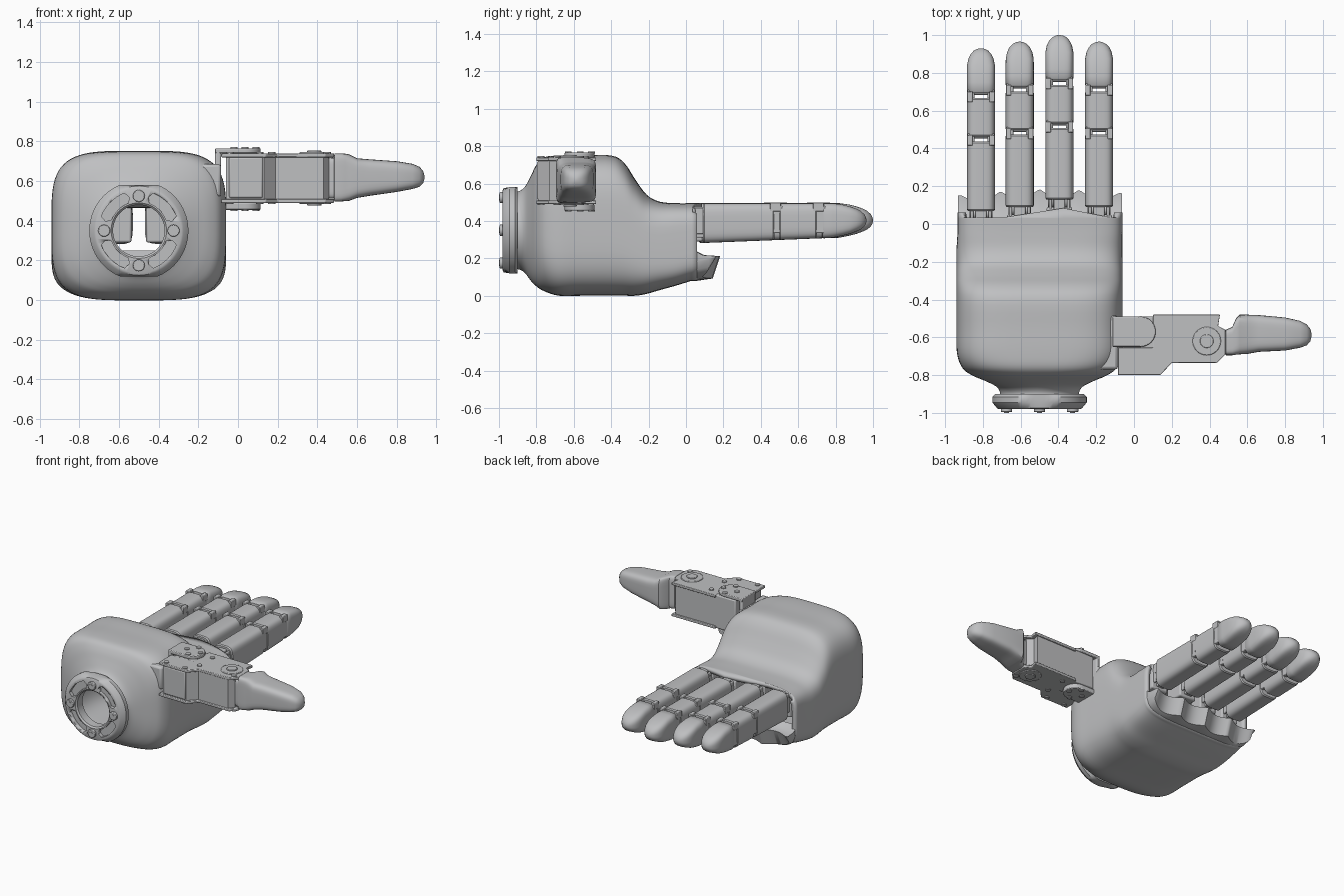
import bpy, bmesh, math
from mathutils import Matrix, Vector

if "Cube" in bpy.data.objects:
    bpy.data.objects.remove(bpy.data.objects["Cube"], do_unlink=True)

GREY = bpy.data.materials.new("matte grey")
GREY.use_nodes = True
COL = (0.52, 0.525, 0.535, 1)
GREY.diffuse_color = COL
GREY.node_tree.nodes["Principled BSDF"].inputs["Base Color"].default_value = COL


def finish(bm, name, bevel=0.0, angle=35, normals=True):
    if normals:
        bmesh.ops.recalc_face_normals(bm, faces=bm.faces[:])
    me = bpy.data.meshes.new(name)
    bm.to_mesh(me)
    bm.free()
    me.materials.append(GREY)
    ob = bpy.data.objects.new(name, me)
    bpy.context.collection.objects.link(ob)
    bpy.ops.object.select_all(action='DESELECT')
    ob.select_set(True)
    bpy.context.view_layer.objects.active = ob
    bpy.ops.object.shade_smooth_by_angle(angle=math.radians(angle))
    if bevel:
        m = ob.modifiers.new("bevel", 'BEVEL')
        m.width, m.segments, m.limit_method = bevel, 2, 'ANGLE'
    return ob


def box(name, x0, x1, y0, y1, z0, z1, bevel=0.0):
    return prism(name, [(x0, y0), (x1, y0), (x1, y1), (x0, y1)], z0, z1, bevel)


def prism(name, pts, z0, z1, bevel=0.0):
    bm = bmesh.new()
    face = bm.faces.new([bm.verts.new((x, y, z0)) for x, y in pts])
    ext = bmesh.ops.extrude_face_region(bm, geom=[face])["geom"]
    bmesh.ops.translate(bm, vec=(0, 0, z1 - z0), verts=[v for v in ext if isinstance(v, bmesh.types.BMVert)])
    return finish(bm, name, bevel)


def cyl(name, centre, r, length, axis='Z', seg=24, bevel=0.0):
    rot = {'X': Matrix.Rotation(math.pi / 2, 4, 'Y'), 'Y': Matrix.Rotation(math.pi / 2, 4, 'X'),
           'Z': Matrix.Identity(4)}[axis]
    bm = bmesh.new()
    bmesh.ops.create_cone(bm, cap_ends=True, segments=seg, radius1=r, radius2=r, depth=length,
                          matrix=Matrix.Translation(centre) @ rot)
    return finish(bm, name, bevel)


def oval(a0, a1, b0, b1, n, count):
    """Superellipse filling the rectangle a0..a1 by b0..b1."""
    out = []
    for i in range(count):
        t = 2 * math.pi * (i + 0.5) / count
        c, s = math.cos(t), math.sin(t)
        out.append(((a0 + a1) / 2 + (a1 - a0) / 2 * math.copysign(abs(c) ** (2 / n), c),
                    (b0 + b1) / 2 + (b1 - b0) / 2 * math.copysign(abs(s) ** (2 / n), s)))
    return out


def loft(name, rings, bevel=0.0, angle=35, open_ends=False):
    bm = bmesh.new()
    vs = [[bm.verts.new(p) for p in r] for r in rings]
    k = len(vs[0])
    for a, b in zip(vs, vs[1:]):
        for i in range(k):
            bm.faces.new((a[i], a[(i + 1) % k], b[(i + 1) % k], b[i]))
    caps = [bm.faces.new(vs[0]), bm.faces.new(vs[-1])]
    bmesh.ops.recalc_face_normals(bm, faces=bm.faces[:])
    if open_ends:
        bmesh.ops.delete(bm, geom=caps, context='FACES_ONLY')
    return finish(bm, name, bevel, angle, normals=False)


def y_ring(y, x0, x1, z0, z1, n, count=32):
    return [(a, y, b) for a, b in oval(x0, x1, z0, z1, n, count)]


def smooth_sections(secs, steps=4):
    """Catmull-Rom interpolation between section tuples."""
    out = []
    for i in range(len(secs) - 1):
        p0, p1, p2, p3 = secs[max(i - 1, 0)], secs[i], secs[i + 1], secs[min(i + 2, len(secs) - 1)]
        for j in range(steps):
            t = j / steps
            out.append([0.5 * (2 * b + (c - a) * t + (2 * a - 5 * b + 4 * c - d) * t * t
                               + (3 * b - a - 3 * c + d) * t ** 3) for a, b, c, d in zip(p0, p1, p2, p3)])
    return out + [list(secs[-1])]


# Hollow palm shell: y, x0, x1, z0, z1, squareness
PALM = [(-.92, -.71, -.29, .14, .56, 2), (-.89, -.71, -.29, .14, .56, 2), (-.86, -.73, -.27, .12, .585, 2.2),
        (-.83, -.79, -.21, .08, .64, 2.6), (-.80, -.86, -.14, .05, .70, 3), (-.76, -.91, -.09, .025, .74, 3.5),
        (-.68, -.938, -.062, 0, .75, 4), (-.55, -.94, -.06, 0, .75, 4), (-.40, -.94, -.06, 0, .75, 4),
        (-.33, -.94, -.06, 0, .71, 4), (-.27, -.94, -.06, 0, .62, 4), (-.21, -.94, -.06, .01, .54, 4.2),
        (-.14, -.94, -.06, .03, .503, 4.5), (-.05, -.935, -.06, .055, .495, 5), (.03, -.935, -.06, .08, .495, 5)]
rings = [y_ring(*s, count=72) for s in smooth_sections(PALM)]
edge = []
for x, y, z in rings[-1]:
    if z > 0.44:
        y = max(0.09 - 0.2 * abs(x + 0.4), 0.035)
    else:
        y = 0.06
    edge.append((x, y, z))
rings.append(edge)
palm = loft("palm_shell", rings, angle=50, open_ends=True)
sol = palm.modifiers.new("wall", 'SOLIDIFY')
sol.thickness, sol.offset = 0.03, -1

# Scalloped lip under the fingers
FINGERS = [(-.81, .93, .09), (-.605, .965, .11), (-.395, 1.0, .15), (-.185, .965, .11)]  # x, tip y, root y
lip = []
for i in range(65):
    x = -.932 + .869 * i / 64
    d = min(abs(x - f[0]) for f in FINGERS)
    cut = 0.045 * max(0, math.cos(d / 0.105 * math.pi / 2)) + 0.15 * (x + .45) ** 2
    u = min(abs(x + .4975) / .4375, 1)
    zb = .2875 - .2075 * (1 - u ** 5) ** 0.2
    zf = min(zb + .012, .205)
    lip.append([(x, .0, min(zb + .008, .2)), (x, .06, min(zb, .2)), (x, .145 - cut, zf),
                (x, .185 - cut, .212), (x, .10 - cut * .5, .217), (x, .03, .25)])
loft("palm_lip", lip, angle=40)

# Wrist flange: flattened ring with four kidney slots and bolts
CX, CZ = -.5, .35
bm_rings = []
for y, r in [(-.90, .14), (-.90, .235), (-.915, .25), (-.945, .25), (-.975, .225), (-.98, .215), (-.98, .14), (-.97, .13), (-.91, .13)]:
    bm_rings.append([(CX + r * math.cos(t), y, CZ + max(-.23, min(.23, r * math.sin(t))))
                     for t in [2 * math.pi * i / 64 for i in range(64)]])
bm_rings.append(bm_rings[0])
flange = loft("wrist_flange", bm_rings, open_ends=True)
bm = bmesh.new()
bm.from_mesh(flange.data)
bmesh.ops.remove_doubles(bm, verts=bm.verts[:], dist=1e-5)
bmesh.ops.recalc_face_normals(bm, faces=bm.faces[:])
bm.to_mesh(flange.data)
bm.free()
for q in range(4):
    mid = math.pi / 4 + q * math.pi / 2
    pts = [(.202, mid + math.radians(a)) for a in range(-24, 25, 6)] + \
          [(.175, mid + math.radians(29))] + \
          [(.148, mid + math.radians(a)) for a in range(24, -25, -6)] + [(.175, mid - math.radians(29))]
    cutter = loft("slot_cutter", [[(CX + r * math.cos(t), y, CZ + r * math.sin(t)) for r, t in pts]
                                  for y in (-1.02, -.955)])
    cutter.hide_render = True
    mod = flange.modifiers.new("slot", 'BOOLEAN')
    mod.operation, mod.solver, mod.object = 'DIFFERENCE', 'EXACT', cutter
    bpy.context.view_layer.objects.active = flange
    bpy.ops.object.modifier_apply(modifier=mod.name)
    bpy.data.objects.remove(cutter, do_unlink=True)
    t = q * math.pi / 2
    bx, bz = CX + .175 * math.cos(t), CZ + .175 * math.sin(t)
    cyl("flange_bolt", (bx, -.985, bz), .03, .022, 'Y', bevel=.004)
    cyl("flange_bolt_centre", (bx, -.994, bz), .015, .012, 'Y', 6)


# Fingers: three phalanges joined by side lugs and pins
def low(y):
    return .28 + .03 * (y - .05) / .75


def phalanx(name, x, y0, y1):
    loft(name, [y_ring(y, x - w, x + w, low(y) + e, .495 - e, 4)
                for y, w, e in [(y0, .069, .006), (y0 + .008, .075, 0), (y1 - .008, .075, 0), (y1, .069, .006)]])


for x, tip, root in FINGERS:
    j1, j2 = tip - .48, tip - .25
    phalanx("finger_proximal", x, root - .02, j1 - .012)
    phalanx("finger_middle", x, j1 + .012, j2 - .014)
    secs = [(j2 + .014, .069, low(j2) + .006, .489), (j2 + .022, .075, low(j2), .495),
            (tip - .18, .075, .31, .495), (tip - .13, .075, .32, .488), (tip - .09, .074, .33, .478),
            (tip - .055, .067, .343, .466), (tip - .03, .055, .355, .453), (tip - .012, .038, .37, .436),
            (tip - .003, .02, .385, .42), (tip, .006, .397, .407)]
    loft("finger_tip", [y_ring(y, x - w, x + w, a, b, 4 - 1.8 * max(0, (y - tip + .1) / .1)) for y, w, a, b in secs], angle=50)
    for j in (j1, j2):
        for s in (-1, 1):
            xa, xb = sorted((x + s * .034, x + s * .071))
            box("finger_hinge_lug", xa, xb, j - .03, j + .03, .335, .482, .006)
            xa, xb = sorted((x + s * .045, x + s * .073))
            box("finger_hinge_cover", xa, xb, j - .035, j + .022, .45, .4985, .004)
        cyl("finger_hinge_pin", (x, j + .022, .41), .02, .13, 'X', 16)
    # Knuckle mount inside the palm
    box("knuckle_block", x - .068, x + .068, -.05, root - .06, .29, .47, .01)
    box("knuckle_tongue", x - .03, x + .03, root - .08, root + .03, .31, .475, .006)
    cyl("knuckle_pin", (x, root - .035, .42), .028, .12, 'X', 20)
    for s in (-1, 1):
        xa, xb = sorted((x + s * .04, x + s * .056))
        box("knuckle_ear", xa, xb, root - .075, root, .33, .47, .006)

# Thumb bracket fixed to the palm side
box("thumb_mount", -.21, -.085, -.77, -.485, .52, .685, .015)
box("thumb_bracket_web", -.115, -.085, -.65, -.49, .47, .755, .01)
arc = [(.035 + .08 * math.cos(math.radians(a)), -.57 + .08 * math.sin(math.radians(a))) for a in range(-90, 91, 12)]
for z0, z1 in ((.74, .765), (.455, .49)):
    prism("thumb_bracket_arm", [(-.115, -.65)] + arc + [(-.115, -.49)], z0, z1, .005)

# Thumb motor and proximal housing with cover plates
box("thumb_motor", -.06, .11, -.66, -.49, .492, .738, .008)
OUT = [(-.085, -.80), (.14, -.80), (.20, -.735), (.44, -.735), (.485, -.69), (.485, -.56), (.445, -.54),
       (.455, -.48), (.1, -.48), (.1, -.655), (-.085, -.655)]
for z0, z1 in ((.49, .51), (.72, .74)):
    prism("thumb_cover_plate", OUT, z0, z1, .004)
CORE = [(-.06, -.79), (.13, -.79), (.19, -.73), (.43, -.73), (.46, -.69), (.46, -.57), (.42, -.54),
        (.43, -.49), (.1, -.49), (.1, -.655), (-.06, -.655)]
prism("thumb_housing", CORE, .505, .725)
box("thumb_end_panel", -.045, .125, -.797, -.78, .515, .72, .008)
for z in (.737, .493):
    cyl("thumb_hinge_disc", (.385, -.62, z), .075, .018, 'Z', 32, .004)
    cyl("thumb_hinge_cap", (.385, -.62, z + (.009 if z > .6 else -.009)), .036, .014, 'Z', 24, .003)
for x, y in ((.17, -.54), (.17, -.69), (.45, -.69), (-.04, -.775), (.11, -.775)):
    for z in (.741, .489):
        cyl("thumb_plate_screw", (x, y, z), .018, .01, 'Z', 16)
for x, y in ((-.02, -.565), (.035, -.505), (.035, -.63), (.09, -.565)):
    for z in (.766, .454):
        cyl("thumb_arm_screw", (x, y, z), .018, .01, 'Z', 16)

# Thumb tip: x, y0, y1, z0, z1, squareness
TIP = [(.45, -.69, -.57, .512, .718, 7), (.484, -.692, -.565, .512, .718, 7), (.486, -.695, -.56, .496, .739, 7),
       (.52, -.695, -.545, .497, .739, 7), (.54, -.692, -.50, .499, .738, 7), (.56, -.69, -.48, .50, .735, 6),
       (.60, -.688, -.48, .515, .715, 5), (.66, -.677, -.482, .525, .71, 4.5), (.80, -.67, -.495, .545, .70, 4),
       (.88, -.655, -.513, .56, .687, 3.5), (.915, -.642, -.532, .571, .672, 3), (.933, -.622, -.555, .588, .652, 2.5),
       (.94, -.595, -.58, .612, .628, 2)]
loft("thumb_tip", [[(s[0], a, b) for a, b in oval(*s[1:], 40)] for s in TIP], angle=40)
